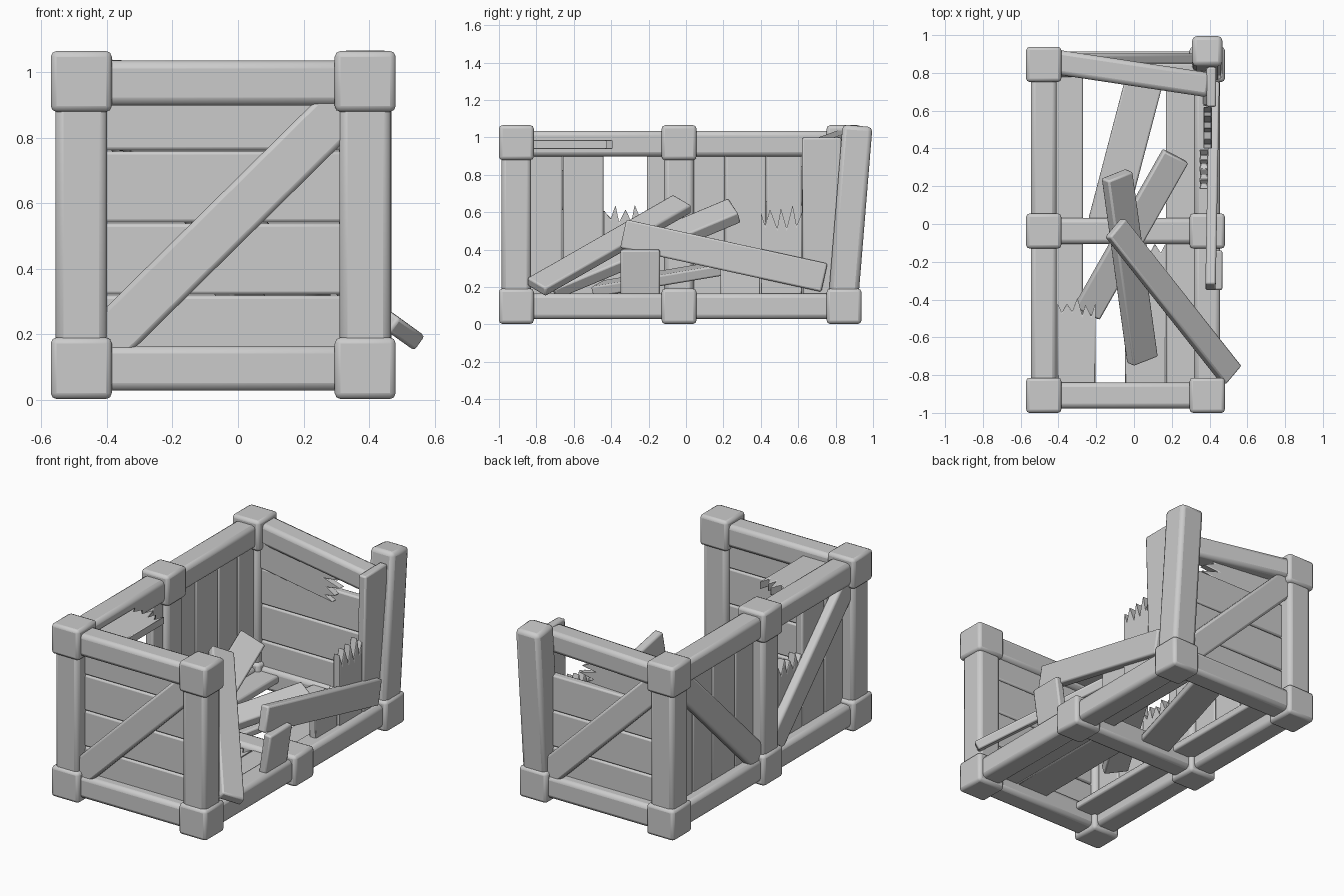
import bpy, bmesh, random
from mathutils import Vector, Matrix

if "Cube" in bpy.data.objects:
    bpy.data.objects.remove(bpy.data.objects["Cube"])

random.seed(4)
XL, XR = -0.478, 0.388            # left and right frame lines
YS = (-0.907, -0.037, 0.845)      # front, middle and back frame lines
ZB, ZT = 0.097, 0.972             # bottom and top frame lines


def bar(name, a, b, width, thick, w, bevel=0.01, jag=0.0):
    """Board from a to b, w = direction of its width; jag = splintered depth at b."""
    a, b, w = Vector(a), Vector(b), Vector(w)
    u = (b - a).normalized()
    w = (w - u * w.dot(u)).normalized()
    n = u.cross(w)
    L, h = (b - a).length, width / 2
    pts = [(0, -h), (L, -h)]
    if jag:
        k = 8
        for i in range(1, k):
            d = -jag * random.uniform(0.6, 1) if i % 2 else jag * random.uniform(-0.1, 0.5)
            pts.append((L + d, -h + width * (i + random.uniform(-.25, .25)) / k))
    pts += [(L, h), (0, h)]
    bm = bmesh.new()
    face = bm.faces.new([bm.verts.new((x, y, -thick / 2)) for x, y in pts])
    ext = bmesh.ops.extrude_face_region(bm, geom=[face])
    bmesh.ops.translate(bm, vec=(0, 0, thick),
                        verts=[v for v in ext["geom"] if isinstance(v, bmesh.types.BMVert)])
    bmesh.ops.recalc_face_normals(bm, faces=bm.faces)
    me = bpy.data.meshes.new(name)
    bm.to_mesh(me)
    bm.free()
    ob = bpy.data.objects.new(name, me)
    bpy.context.collection.objects.link(ob)
    ob.matrix_world = Matrix((u, w, n)).transposed().to_4x4()
    ob.location = a
    mod = ob.modifiers.new("rounded_edges", "BEVEL")
    mod.width = 0.004 if jag else bevel
    mod.segments = 1 if jag else 2
    bpy.context.view_layer.objects.active = ob
    ob.select_set(True)
    bpy.ops.object.shade_smooth_by_angle(angle=0.7)
    ob.select_set(False)
    return ob


def rail(name, a, b, s=0.137):
    w = (0, 0, 1) if abs(a[2] - b[2]) < 0.3 else (1, 0, 0)
    return bar(name, a, b, s, s, w, 0.024)


# Corner blocks: right middle and right back are missing on top
for z, tag in ((ZB, "bottom"), (ZT, "top")):
    for x in (XL, XR):
        for y in YS:
            if tag == "top" and x == XR and y != YS[0]:
                continue
            c = 0.093 if z == ZT else 0.094
            bar("corner_block_" + tag, (x, y, z - c), (x, y, z + c), 0.186, 0.186, (1, 0, 0), 0.018)

# Posts, with the back right one leaning outwards
for x, y in ((XL, YS[0]), (XR, YS[0]), (XL, YS[1]), (XL, YS[2])):
    rail("post", (x, y, ZB), (x, y, ZT), 0.157)
rail("leaning_post", (XR, 0.84, 0.12), (XR, 0.917, 1.062), 0.16)

# Rails along and across
for i in (0, 1):
    rail("left_top_rail", (XL, YS[i], ZT - .005), (XL, YS[i + 1], ZT - .005))
    for x in (XL, XR):
        rail("bottom_side_rail", (x, YS[i], ZB), (x, YS[i + 1], ZB))
for y in YS:
    rail("bottom_cross_rail", (XL, y, ZB), (XR, y, ZB))
rail("front_top_rail", (XL, YS[0], ZT - .005), (XR, YS[0], ZT - .005))
rail("loose_back_rail", (XL + .05, 0.86, 0.975), (0.40, 0.735, 0.93), 0.13)

# End walls: horizontal planks and a diagonal brace
for tag, y, s in (("front", YS[0], 1), ("back", YS[2], -1)):
    for i in range(4):
        z = 0.21 + 0.22 * i
        if tag == "back" and i == 3:
            bar("broken_back_plank", (-0.43, y - .03, z), (0.12, y - .06, z - .07), 0.2, 0.045, (0, 0, 1), jag=0.09)
        else:
            bar(tag + "_plank", (-0.45, y + s * .02, z), (0.36, y + s * .02, z), 0.217, 0.05, (0, 0, 1))
    xa, xb = (-0.43, 0.34) if s > 0 else (0.34, -0.43)
    bar(tag + "_brace", (xa, y - s * .028, 0.15), (xb, y - s * .028, 0.91), 0.15, 0.06, (1, 0, 0), 0.015)

# Left wall: vertical planks, one snapped off, and two braces
for y0, y1 in ((-.88, -.66), (-.66, -.44), (-.21, -.02), (-.02, .21), (.21, .43), (.43, .62), (.62, .82)):
    y = (y0 + y1) / 2
    bar("left_plank", (XL + .02, y, ZB), (XL + .02, y, ZT), y1 - y0 - .003, 0.05, (0, 1, 0))
bar("snapped_left_plank", (XL + .02, -.325, ZB), (XL + .02, -.325, .61), 0.225, 0.05, (0, 1, 0), jag=0.07)
for ya, yb in ((-.85, -.09), (.79, .02)):
    bar("left_brace", (XL - .028, yb, 0.15), (XL - .028, ya, 0.91), 0.15, 0.06, (0, 1, 0), 0.015)

# Right wall: what is left of its planks
bar("right_plank", (.39, .73, ZB), (.41, .725, 1.0), 0.21, 0.05, (0, 1, 0))
bar("snapped_right_plank", (.39, .51, ZB), (.39, .51, .6), 0.22, 0.045, (0, 1, 0), jag=0.09)
bar("short_right_plank", (.38, .29, ZB), (.37, .29, .4), 0.21, 0.045, (0, 1, 0), jag=0.03)
bar("tilted_right_stub", (.40, -.245, ZB), (.445, -.245, .4), 0.21, 0.05, (0, 1, 0))

# Floor planks
bar("floor_plank_left", (-.345, YS[0], .12), (-.345, YS[2], .12), 0.15, 0.045, (1, 0, 0))
bar("floor_plank_right", (.25, YS[0], .12), (.25, YS[2], .12), 0.16, 0.045, (1, 0, 0))
bar("floor_plank_broken", (.06, YS[0], .12), (.06, -.1, .12), 0.215, 0.045, (1, 0, 0), jag=0.06)
bar("floor_plank_skewed", (-.145, .0, .1), (.07, .82, .13), 0.2, 0.045, (1, 0, 0))

# Lid stub with a splintered end
bar("lid_stub", (-.305, -.86, .962), (-.305, -.42, .962), 0.2, 0.05, (1, 0, 0), jag=0.07)

# Fallen planks piled inside
bar("fallen_plank_low", (-.25, -.47, .19), (.22, .36, .33), 0.15, 0.06, (.14, -.07, -.04))
bar("fallen_plank_middle", (.045, -.72, .2), (-.09, .26, .61), 0.16, 0.07, (.12, .03, -.08))
bar("fallen_plank_outer", (-.10, -.02, .645), (.516, -.80, .2), 0.14, 0.055, (.085, .1, -.06))
bar("fallen_plank_side", (.405, -.335, .485), (.425, .74, .25), 0.155, 0.055, (0, 0, 1))
